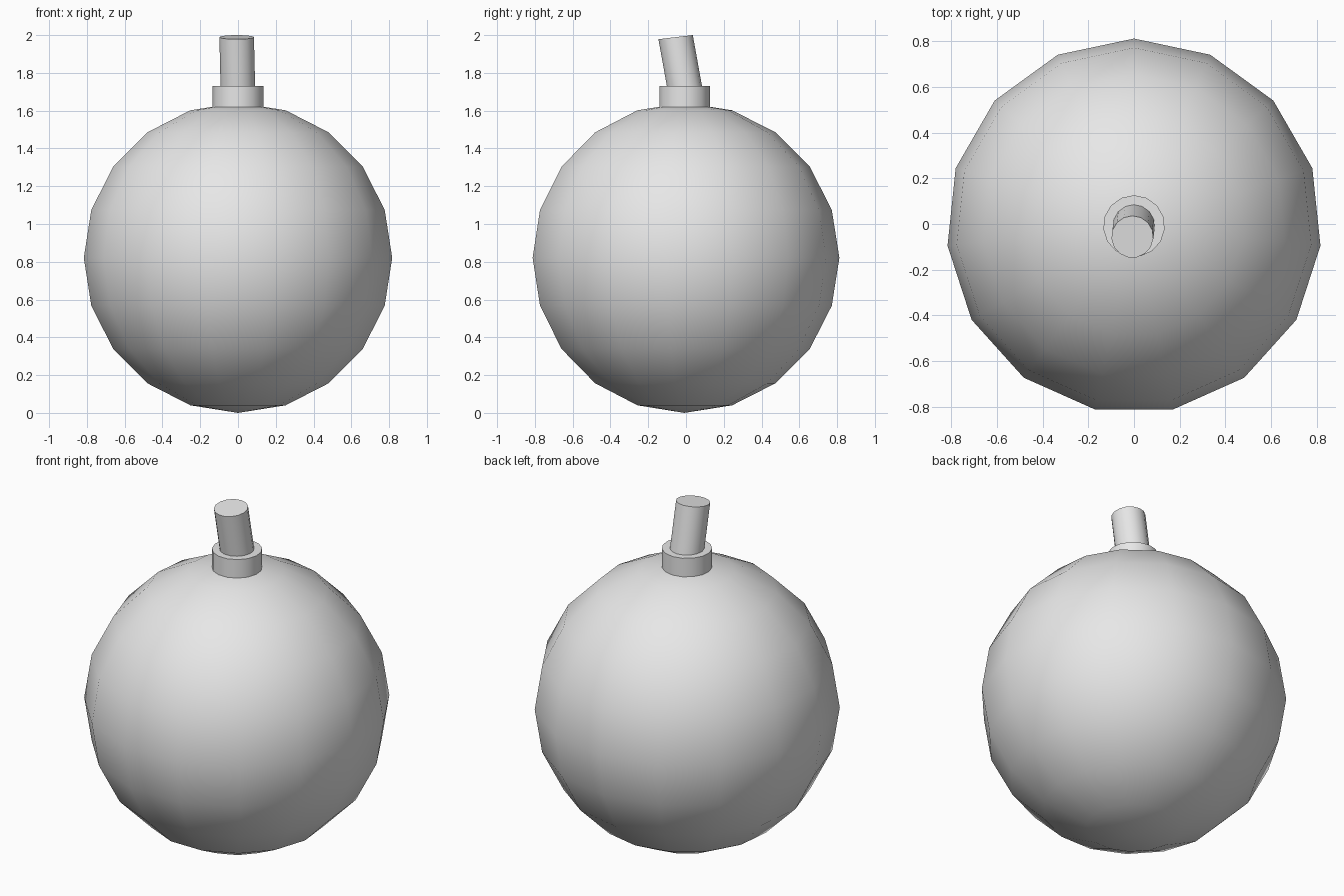
import bpy
import bmesh
from math import sin, cos, pi, radians
from mathutils import Vector

if "Cube" in bpy.data.objects:
    bpy.data.objects.remove(bpy.data.objects["Cube"], do_unlink=True)

SIDES = 15
AXIS_Y = -0.009
RADIUS = 0.821

grey = bpy.data.materials.new("light grey")
grey.use_nodes = True
grey.diffuse_color = (0.8, 0.8, 0.8, 1)
grey.node_tree.nodes["Principled BSDF"].inputs["Base Color"].default_value = (0.8, 0.8, 0.8, 1)


def loft(name, rings):
    """Skin a closed round body through rings of (centre, radius, slope of the ring along y)."""
    bm = bmesh.new()
    loops = []
    for centre, radius, slope in rings:
        loop = []
        for i in range(SIDES):
            a = pi / 2 + 2 * pi * i / SIDES
            x, y = radius * cos(a), radius * sin(a)
            loop.append(bm.verts.new(Vector(centre) + Vector((x, y, slope * y))))
        loops.append(loop)
    for low, high in zip(loops, loops[1:]):
        for i in range(SIDES):
            j = (i + 1) % SIDES
            bm.faces.new((low[i], low[j], high[j], high[i]))
    # flat end caps, unless the body closes to a point
    for loop, ring in ((loops[0], rings[0]), (loops[-1], rings[-1])):
        if ring[1] > 0.001:
            bm.faces.new(loop)
    bmesh.ops.remove_doubles(bm, verts=bm.verts[:], dist=0.0001)
    bmesh.ops.recalc_face_normals(bm, faces=bm.faces[:])
    mesh = bpy.data.meshes.new(name)
    bm.to_mesh(mesh)
    bm.free()
    mesh.materials.append(grey)
    obj = bpy.data.objects.new(name, mesh)
    bpy.context.collection.objects.link(obj)
    bpy.ops.object.select_all(action='DESELECT')
    obj.select_set(True)
    bpy.context.view_layer.objects.active = obj
    bpy.ops.object.shade_smooth_by_angle(angle=radians(35))


# Round body, ten bands from pole to pole
STEPS = 10
body = []
for k in range(STEPS + 1):
    t = pi * k / STEPS
    r = RADIUS * sin(t) if 0 < k < STEPS else 0
    body.append(((0, AXIS_Y, RADIUS - RADIUS * cos(t)), r, 0))
loft("round_body", body)

# Short collar seated on the top
loft("collar", [((0, AXIS_Y, 1.62), 0.135, 0), ((0, AXIS_Y, 1.73), 0.135, 0)])

# Stub leaning towards the front
loft("leaning_stub", [((0, -0.002, 1.69), 0.092, 0.12),
                      ((-0.007, -0.056, 1.989), 0.092, 0.12)])
